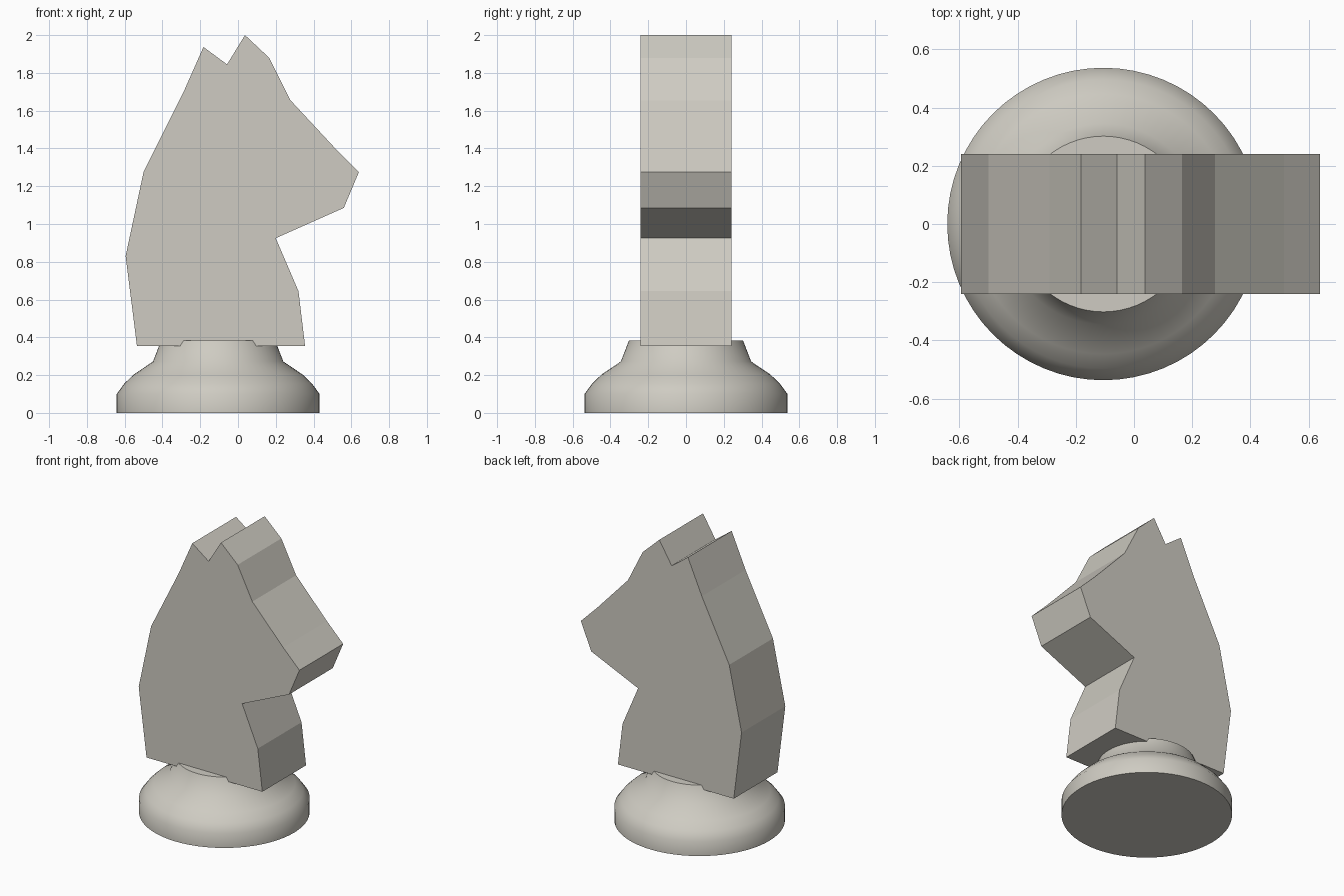
import bpy, bmesh, math

if "Cube" in bpy.data.objects:
    bpy.data.objects.remove(bpy.data.objects["Cube"])

ivory = bpy.data.materials.new("warm light grey")
ivory.diffuse_color = (0.62, 0.60, 0.54, 1)
ivory.use_nodes = True
ivory.node_tree.nodes["Principled BSDF"].inputs["Base Color"].default_value = ivory.diffuse_color


def add_object(name, bm):
    bmesh.ops.recalc_face_normals(bm, faces=bm.faces)
    mesh = bpy.data.meshes.new(name)
    bm.to_mesh(mesh)
    bm.free()
    mesh.materials.append(ivory)
    obj = bpy.data.objects.new(name, mesh)
    bpy.context.collection.objects.link(obj)
    return obj


# Horse head: flat side profile (x, z) extruded through y
HALF_DEPTH = 0.24
profile = [(-0.535, 0.355), (0.355, 0.355), (0.32, 0.645), (0.2, 0.925),
           (0.56, 1.085), (0.64, 1.275), (0.515, 1.4), (0.278, 1.655),
           (0.165, 1.88), (0.037, 2.0), (-0.058, 1.845), (-0.183, 1.937),
           (-0.29, 1.695), (-0.5, 1.275), (-0.595, 0.83)]
bm = bmesh.new()
side = bm.faces.new([bm.verts.new((x, -HALF_DEPTH, z)) for x, z in profile])
ext = bmesh.ops.extrude_face_region(bm, geom=[side], use_keep_orig=True)
moved = [g for g in ext["geom"] if isinstance(g, bmesh.types.BMVert)]
bmesh.ops.translate(bm, verts=moved, vec=(0, 2 * HALF_DEPTH, 0))
add_object("horse_head", bm)

# Turned base: rings of (radius, z), capped at both ends
SEGMENTS = 64
rings = [(0.537, 0), (0.537, 0.1), (0.497, 0.155), (0.447, 0.203),
         (0.345, 0.272), (0.302, 0.383)]
bm = bmesh.new()
loops = [[bm.verts.new((r * math.cos(2 * math.pi * i / SEGMENTS) - 0.105,
                        r * math.sin(2 * math.pi * i / SEGMENTS), z))
          for i in range(SEGMENTS)] for r, z in rings]
for lower, upper in zip(loops, loops[1:]):
    for i in range(SEGMENTS):
        j = (i + 1) % SEGMENTS
        bm.faces.new((lower[i], lower[j], upper[j], upper[i]))
bm.faces.new(loops[0])
bm.faces.new(loops[-1])
base = add_object("turned_base", bm)
bpy.context.view_layer.objects.active = base
base.select_set(True)
bpy.ops.object.shade_smooth_by_angle(angle=math.radians(40))
